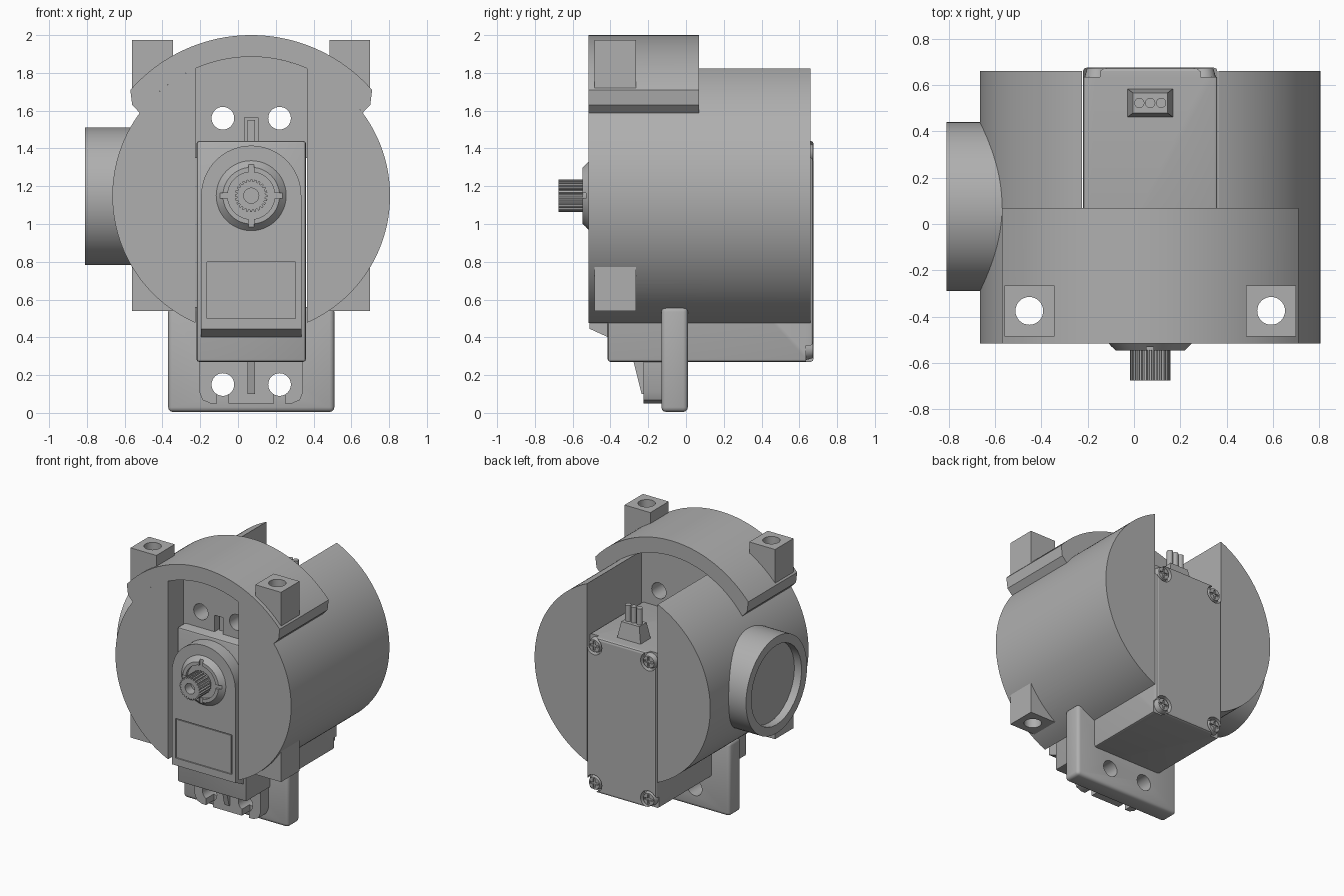
import bpy, bmesh
from math import pi, sin, cos, asin, acos, radians
from mathutils import Matrix, Vector

cube = bpy.data.objects.get("Cube")
if cube:
    bpy.data.objects.remove(cube, do_unlink=True)

grey = bpy.data.materials.new("plain grey")
grey.use_nodes = True
colour = (0.43, 0.43, 0.43, 1)
grey.diffuse_color = colour
grey.node_tree.nodes["Principled BSDF"].inputs["Base Color"].default_value = colour

CX, CZ, R = 0.07, 1.15, 0.735          # drum axis and radius
FRONT, BACK = -0.515, 0.66             # drum ends
SLOT_L, SLOT_R = -0.225, 0.365         # slot walls
AXES = {"x": Matrix.Rotation(pi / 2, 4, "Y"),
        "y": Matrix.Rotation(pi / 2, 4, "X"),   # radius1 end lies towards +y
        "z": Matrix.Identity(4)}


def finish(name, bm):
    bmesh.ops.recalc_face_normals(bm, faces=bm.faces)
    mesh = bpy.data.meshes.new(name)
    bm.to_mesh(mesh)
    bm.free()
    for p in mesh.polygons:
        p.use_smooth = True
    mesh.set_sharp_from_angle(angle=radians(30))
    mesh.materials.append(grey)
    ob = bpy.data.objects.new(name, mesh)
    bpy.context.scene.collection.objects.link(ob)
    return ob


def box(name, x, y, z):
    bm = bmesh.new()
    bmesh.ops.create_cube(bm, size=1)
    for v in bm.verts:
        v.co = Vector([(a + b) / 2 + c * (b - a) for (a, b), c in zip((x, y, z), v.co)])
    return finish(name, bm)


def cyl(name, axis, centre, length, r1, r2=None, n=48):
    bm = bmesh.new()
    bmesh.ops.create_cone(bm, cap_ends=True, segments=n, radius1=r1,
                          radius2=r1 if r2 is None else r2, depth=length,
                          matrix=Matrix.Translation(centre) @ AXES[axis])
    return finish(name, bm)


def prism(name, pts, y0, y1):
    """Extrude an x,z outline along y."""
    bm = bmesh.new()
    face = bm.faces.new([bm.verts.new((x, y0, z)) for x, z in pts])
    out = bmesh.ops.extrude_face_region(bm, geom=[face])
    for v in out["geom"]:
        if isinstance(v, bmesh.types.BMVert):
            v.co.y = y1
    return finish(name, bm)


def arc(r, a0, a1, n):
    return [(CX + r * cos(a0 + (a1 - a0) * i / n), CZ + r * sin(a0 + (a1 - a0) * i / n))
            for i in range(n + 1)]


def bake(ob):
    dg = bpy.context.evaluated_depsgraph_get()
    mesh = bpy.data.meshes.new_from_object(ob.evaluated_get(dg))
    ob.modifiers.clear()
    ob.data = mesh
    mesh.set_sharp_from_angle(angle=radians(30))


def cut(ob, *cutters):
    for c in cutters:
        mod = ob.modifiers.new("cut", "BOOLEAN")
        mod.operation, mod.solver, mod.object = "DIFFERENCE", "EXACT", c
        bake(ob)
        bpy.data.objects.remove(c, do_unlink=True)


def bevel(ob, width, segments=3):
    mod = ob.modifiers.new("round", "BEVEL")
    mod.width, mod.segments, mod.limit_method = width, segments, "ANGLE"
    bake(ob)


def drill(ob, axis, centre, length, r):
    cut(ob, cyl("drill", axis, centre, length, r, n=32))


BOLTS = (-0.452, 0.592)                # vertical bolt holes
SCREWS = (-0.08, 0.22)                 # holes through the mounting ears
BOLT_Y = -0.375

# Drum: two solid halves either side of the slot
a = acos((SLOT_R - CX) / R)
halves = [prism("drum_half_left", arc(R, -a, a, 64), FRONT, BACK),
          prism("drum_half_right", arc(R, pi - a, pi + a, 64), FRONT, BACK)]
for half, x in zip(halves, reversed(BOLTS)):
    drill(half, "z", (x, BOLT_Y, 1), 3, 0.06)

# Clamp band across the top, with trimmed ends
a = acos(0.64 / 0.85)
b = acos(0.59 / R)
band = prism("clamp_band", arc(0.85, a, pi - a, 64) + [(CX - 0.63, 1.63)]
             + arc(R, pi - b, b, 64) + [(CX + 0.63, 1.63)], FRONT, 0.07)
for x in BOLTS:
    drill(band, "z", (x, BOLT_Y, 1.5), 2, 0.06)

# Four drilled bolt blocks
for x, side in zip(BOLTS, ("right", "left")):
    for level, z in (("upper", (1.66, 1.975)), ("lower", (0.54, 0.85))):
        block = box(f"{level}_bolt_block_{side}", (x - 0.108, x + 0.108), (-0.485, -0.265), z)
        drill(block, "z", (x, BOLT_Y, 1), 3, 0.06)

# Side port with shallow recess
port = cyl("side_port", "x", (-0.655, 0.075, 1.147), 0.31, 0.365, n=64)
drill(port, "x", (-0.81, 0.075, 1.147), 0.12, 0.3)

# Upper mounting wall in the slot
a = acos((SLOT_R - CX) / R)
wall = prism("upper_mount_wall", [(SLOT_L, 1.35), (SLOT_R, 1.35)] + arc(R, a, pi - a, 24),
             -0.33, 0.01)
for x in SCREWS:
    drill(wall, "y", (x, -0.15, 1.56), 1, 0.06)
cut(wall, box("rib_slot", (0.035, 0.105), (-0.4, -0.22), (1.4, 1.565)))
box("upper_rib", (0.05, 0.09), (-0.29, -0.2), (1.4, 1.55))

# Lower mounting plate and the motor ear in front of it
plate = box("lower_mount_plate", (-0.37, 0.51), (-0.13, 0.01), (0.005, 0.56))
bevel(plate, 0.025)
ear = prism("lower_ear", [(-0.205, 0.3), (-0.205, 0.11), (-0.187, 0.068), (-0.145, 0.05),
                          (0.285, 0.05), (0.327, 0.068), (0.345, 0.11), (0.345, 0.3)],
            -0.225, -0.12)
for x in SCREWS:
    cut(ear, box("ear_slot", (x - 0.03, x + 0.03), (-0.3, 0), (0, 0.15)))
    drill(ear, "y", (x, -0.2, 0.15), 0.5, 0.06)
    drill(plate, "y", (x, -0.1, 0.15), 0.5, 0.06)

# Tapered rib on the lower ear
rib = box("lower_rib", (0.05, 0.09), (-0.285, -0.2), (0.1, 0.3))
for v in rib.data.vertices:
    if v.co.y < -0.25 and v.co.z < 0.2:
        v.co.y = -0.235

# Motor body with notched rear corners and cross-head screws
body = box("motor_body", (-0.22, 0.36), (-0.415, 0.675), (0.27, 1.44))
bevel(body, 0.015, 2)
for i, x in enumerate((-0.158, 0.298)):
    for j, z in enumerate((0.335, 1.375)):
        drill(body, "y", (x, 0.68, z), 0.09, 0.066)
        cut(body, box("corner", (-0.3, x) if i == 0 else (x, 0.5), (0.635, 0.8),
                      (0.1, z) if j == 0 else (z, 1.6)))
        screw = cyl("rear_screw", "y", (x, 0.652, z), 0.04, 0.045, 0.056, n=24)
        cut(screw, box("cross", (x - 0.035, x + 0.035), (0.66, 0.7), (z - 0.008, z + 0.008)),
            box("cross", (x - 0.008, x + 0.008), (0.66, 0.7), (z - 0.035, z + 0.035)))

# Raised arched front cover with sloping lower edge and sunken panel
cover = prism("front_cover", [(CX - 0.265, 0.395), (CX + 0.265, 0.395)] + arc(0.265, 0, pi, 32),
              -0.51, -0.4)
for v in cover.data.vertices:
    if v.co.y < -0.5 and v.co.z < 0.4:
        v.co.z = 0.445
panel_cut = box("panel_cut", (-0.165, 0.305), (-0.6, -0.5), (0.5, 0.8))
cut(cover, panel_cut)
panel = box("front_panel", (-0.158, 0.298), (-0.507, -0.49), (0.507, 0.793))

# Bearing collar: cone, sunken ring and four notches
collar = cyl("bearing_collar", "y", (CX, -0.525, CZ), 0.044, 0.192, 0.15)
drill(collar, "y", (CX, -0.55, CZ), 0.05, 0.125)
for name, w, h in (("notch_h", 0.18, 0.015), ("notch_v", 0.015, 0.18)):
    cut(collar, box(name, (CX - w, CX + w), (-0.6, -0.53), (CZ - h, CZ + h)))

# Splined output shaft with bore
teeth = 24
outline = []
for i in range(teeth):
    for f, r in ((-0.28, 0.087), (0.18, 0.087), (0.3, 0.075), (0.6, 0.075)):
        t = 2 * pi * (i + f) / teeth
        outline.append((CX + r * cos(t), CZ + r * sin(t)))
shaft = prism("output_shaft", outline, -0.675, -0.545)
drill(shaft, "y", (CX, -0.675, CZ), 0.14, 0.04)
cyl("shaft_core", "y", (CX, -0.535, CZ), 0.05, 0.07)

# Cable boot with three leads
boot = box("cable_boot", (-0.03, 0.17), (0.46, 0.585), (1.43, 1.56))
for v in boot.data.vertices:
    if v.co.z > 1.5:
        v.co.x = CX + (v.co.x - CX) * 0.75
        v.co.y = 0.5225 + (v.co.y - 0.5225) * 0.7
for x in (0.023, 0.07, 0.117):
    cyl("cable_lead", "z", (x, 0.5225, 1.61), 0.14, 0.022, n=16)
